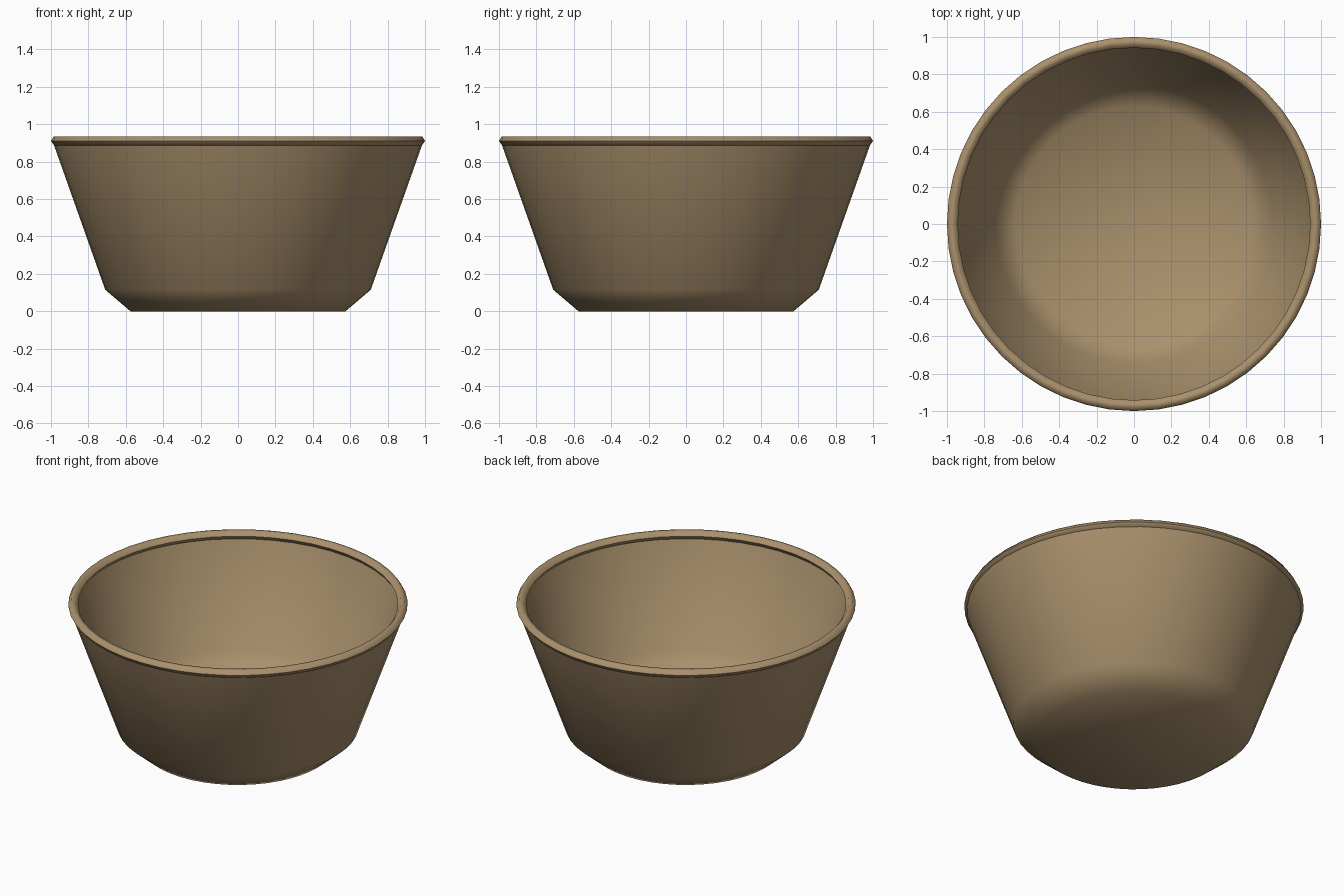
import bpy
import bmesh
import math

cube = bpy.data.objects.get("Cube")
if cube:
    bpy.data.objects.remove(cube, do_unlink=True)

SEGMENTS = 48

clay = bpy.data.materials.new("tan_clay")
clay.use_nodes = True
colour = (0.40, 0.28, 0.15, 1)
clay.diffuse_color = colour
clay.node_tree.nodes["Principled BSDF"].inputs["Base Color"].default_value = colour
clay.node_tree.nodes["Principled BSDF"].inputs["Roughness"].default_value = 0.8


def lathe(name, profile, closed):
    """Spin a (radius, height) profile around the z axis."""
    bm = bmesh.new()
    verts = [bm.verts.new((r, 0, z)) for r, z in profile]
    edges = [bm.edges.new(pair) for pair in zip(verts, verts[1:])]
    if closed:
        edges.append(bm.edges.new((verts[-1], verts[0])))
    bmesh.ops.spin(bm, geom=verts + edges, cent=(0, 0, 0), axis=(0, 0, 1),
                   angle=math.tau, steps=SEGMENTS, use_merge=True)
    bmesh.ops.remove_doubles(bm, verts=bm.verts, dist=0.0005)
    bmesh.ops.recalc_face_normals(bm, faces=bm.faces)
    mesh = bpy.data.meshes.new(name)
    bm.to_mesh(mesh)
    bm.free()
    mesh.materials.append(clay)
    obj = bpy.data.objects.new(name, mesh)
    bpy.context.collection.objects.link(obj)
    bpy.ops.object.select_all(action="DESELECT")
    obj.select_set(True)
    bpy.context.view_layer.objects.active = obj
    bpy.ops.object.shade_smooth_by_angle(angle=math.radians(65))
    return obj


# Bowl: outside from the base up, then the inside back down to a raised floor
outside = [(0, 0), (0.575, 0), (0.71, 0.115), (0.99, 0.905)]
inside = [(0.962, 0.905), (0.742, 0.26), (0.63, 0.15), (0, 0.15)]
lathe("bowl", outside + inside, closed=False)

# Rolled rim, its underside flush with the wall
lathe("rim", [(1.0, 0.91), (0.985, 0.935), (0.96, 0.935),
              (0.942, 0.91), (0.957, 0.885), (0.982, 0.885)], closed=True)
